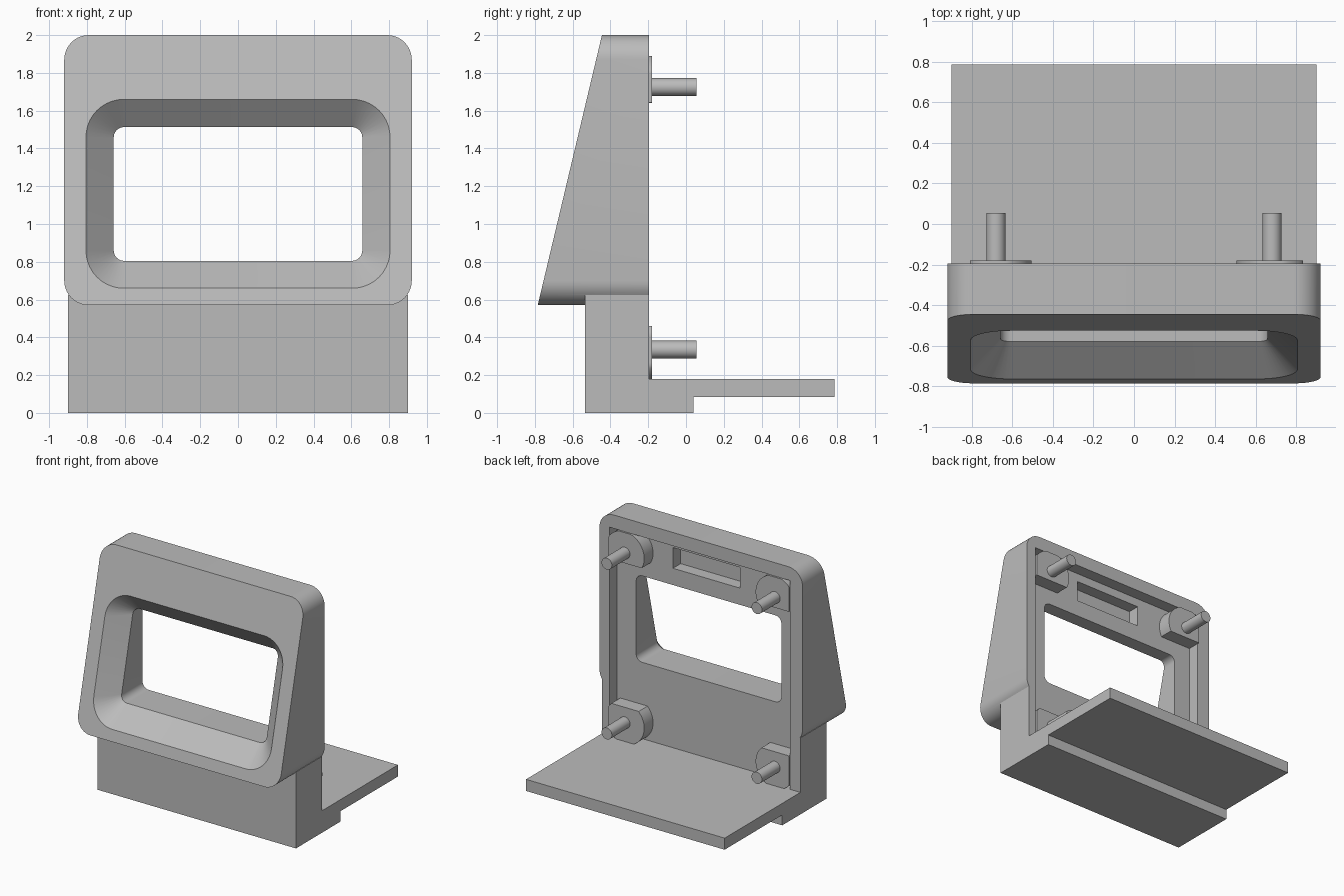
import bpy, bmesh, math
from mathutils import Vector

cube = bpy.data.objects.get("Cube")
if cube:
    bpy.data.objects.remove(cube, do_unlink=True)

grey = bpy.data.materials.new("plain grey")
grey.use_nodes = True
GREY = (0.5, 0.5, 0.5, 1)
grey.diffuse_color = GREY
grey.node_tree.nodes["Principled BSDF"].inputs["Base Color"].default_value = GREY

# Main depths and the recess limits
BACK, FLOOR, BOSS_END, PIN_END = -0.195, -0.295, -0.18, 0.055
LEFT, RIGHT, TOP, DECK = 0.832, -0.808, 1.89, 0.18


def slope(z):
    """Depth of the leaning front face at height z."""
    return -0.785 + (z - 0.57) * 0.34 / 1.43


def rounded(x, z0, z1, r, steps=10):
    """Outline of a rounded rectangle as (x, z) pairs."""
    pts = []
    corners = [(x - r, z1 - r), (r - x, z1 - r), (r - x, z0 + r), (x - r, z0 + r)]
    for q, (cx, cz) in enumerate(corners):
        for i in range(steps + 1):
            a = math.pi / 2 * (q + i / steps)
            pts.append((cx + r * math.cos(a), cz + r * math.sin(a)))
    return pts


def loft(name, rings):
    """Closed solid through matching rings of points."""
    bm = bmesh.new()
    loops = [[bm.verts.new(p) for p in ring] for ring in rings]
    n = len(loops[0])
    for a, b in zip(loops, loops[1:]):
        for i in range(n):
            j = (i + 1) % n
            bm.faces.new((a[i], a[j], b[j], b[i]))
    bm.faces.new(loops[0])
    bm.faces.new(loops[-1])
    bmesh.ops.remove_doubles(bm, verts=bm.verts, dist=1e-5)
    bmesh.ops.recalc_face_normals(bm, faces=bm.faces)
    mesh = bpy.data.meshes.new(name)
    bm.to_mesh(mesh)
    bm.free()
    mesh.materials.append(grey)
    obj = bpy.data.objects.new(name, mesh)
    bpy.context.collection.objects.link(obj)
    return obj


def prism(name, outline, y0, y1):
    return loft(name, [[(x, y, z) for x, z in outline] for y in (y0, y1)])


def box(name, x0, x1, y0, y1, z0, z1):
    return prism(name, [(x0, z0), (x1, z0), (x1, z1), (x0, z1)], y0, y1)


def activate(obj):
    bpy.ops.object.select_all(action='DESELECT')
    obj.select_set(True)
    bpy.context.view_layer.objects.active = obj


def combine(obj, tool, operation):
    mod = obj.modifiers.new(operation, 'BOOLEAN')
    mod.operation, mod.solver, mod.object = operation, 'EXACT', tool
    activate(obj)
    bpy.ops.object.modifier_apply(modifier=mod.name)
    bpy.data.objects.remove(tool, do_unlink=True)


def finish(obj):
    activate(obj)
    bpy.ops.object.shade_smooth_by_angle(angle=math.radians(30))


# Leaning frame with rounded corners
edge = rounded(0.92, 0.57, 2.0, 0.13)
body = loft("stand_body", [[(x, slope(z), z) for x, z in edge],
                           [(x, BACK, z) for x, z in edge]])

# Base block, foot and rear shelf as one side profile
side = [(-0.535, 0), (0.04, 0), (0.04, 0.085), (0.785, 0.085),
        (0.785, DECK), (BACK, DECK), (BACK, 0.625), (-0.535, 0.625)]
base = loft("base", [[(x, y, z) for y, z in side] for x in (-0.9, 0.9)])
combine(body, base, 'UNION')

# Recess in the back and the shallow pocket above the window
combine(body, box("recess", RIGHT, LEFT, FLOOR, 0, DECK, TOP), 'DIFFERENCE')
combine(body, box("pocket", -0.285, 0.325, FLOOR - 0.1, FLOOR + 0.05, 1.65, 1.82),
        'DIFFERENCE')

# Window: flared at the front, straight through to the back
outer = [Vector((x, slope(z), z)) for x, z in rounded(0.805, 0.66, 1.66, 0.2)]
inner = [Vector((x, slope(z) + 0.15, z)) for x, z in rounded(0.658, 0.805, 1.513, 0.055)]
ahead = [a + (a - b) * 0.2 for a, b in zip(outer, inner)]
behind = [Vector((p.x, 0, p.z)) for p in inner]
combine(body, loft("window", [ahead, inner, behind]), 'DIFFERENCE')
finish(body)

# Four bosses trimmed by the recess walls, each with a round pin
circle = [(math.cos(math.tau * i / 64), math.sin(math.tau * i / 64)) for i in range(64)]
for level, cz, low, high in (("upper", 1.725, 1.64, TOP), ("lower", 0.335, DECK, 0.46)):
    for hand, cx in (("left", 0.68), ("right", -0.68)):
        trimmed = [(min(max(cx + 0.175 * c, RIGHT), LEFT),
                    min(max(cz + 0.175 * s, low), high)) for c, s in circle]
        finish(prism(f"{level}_{hand}_boss", trimmed, FLOOR, BOSS_END))
        pin = [(cx + 0.047 * c, cz + 0.047 * s) for c, s in circle[::2]]
        finish(prism(f"{level}_{hand}_pin", pin, BOSS_END, PIN_END))
